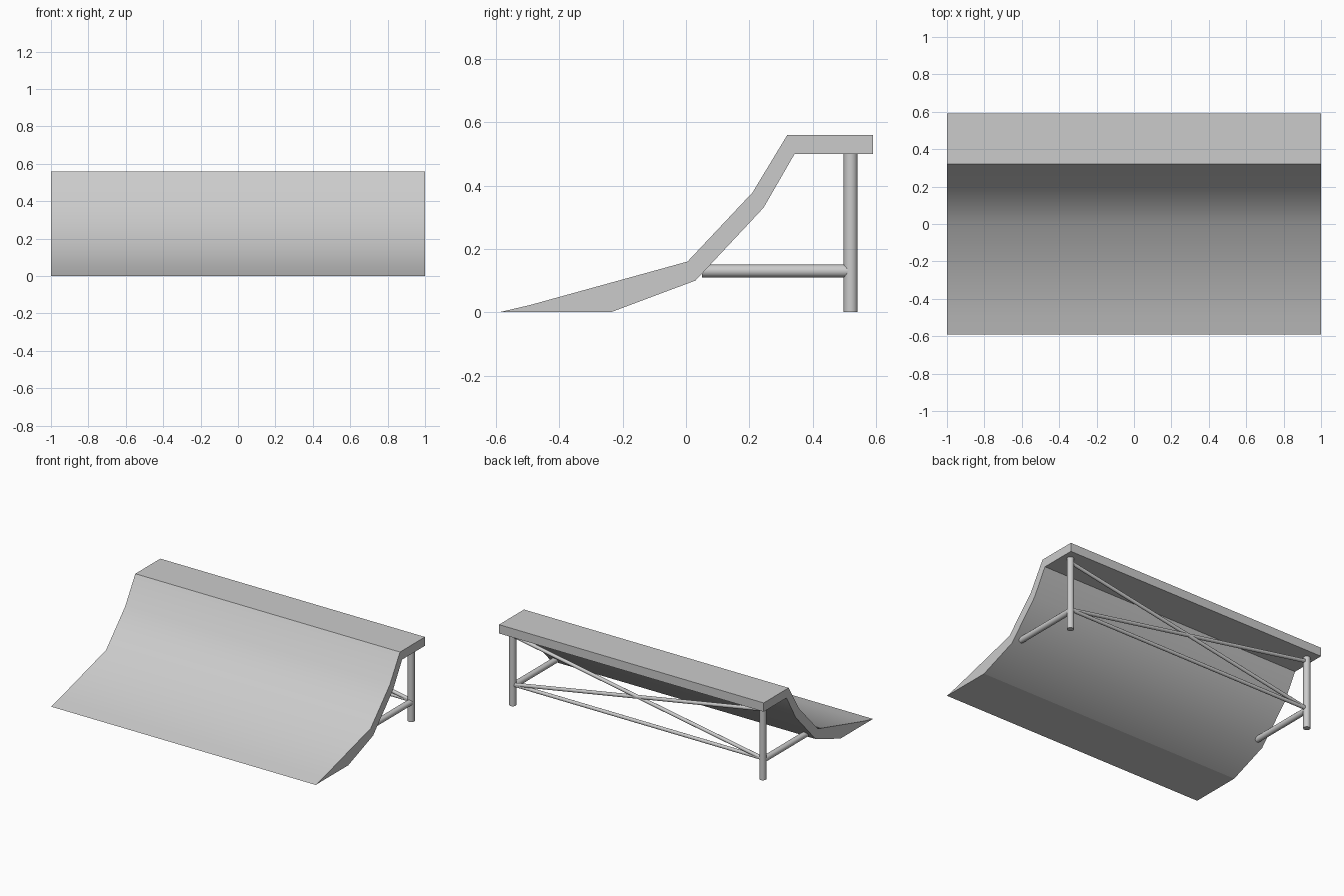
import bpy
import bmesh
from math import radians
from mathutils import Vector

default_cube = bpy.data.objects.get("Cube")
if default_cube:
    bpy.data.objects.remove(default_cube, do_unlink=True)

GREY = (0.6, 0.6, 0.6, 1.0)
grey = bpy.data.materials.new("light grey metal")
grey.use_nodes = True
grey.diffuse_color = GREY
grey.node_tree.nodes["Principled BSDF"].inputs["Base Color"].default_value = GREY


def finish(name, bm, sharp_angle=40):
    """Smooth the faces, keep hard creases and link the part."""
    bmesh.ops.recalc_face_normals(bm, faces=bm.faces)
    for face in bm.faces:
        face.smooth = True
    for edge in bm.edges:
        on_ground = all(v.co.z < 0.001 for v in edge.verts)
        edge.smooth = edge.calc_face_angle(0) < radians(sharp_angle) and not on_ground
    mesh = bpy.data.meshes.new(name)
    bm.to_mesh(mesh)
    bm.free()
    mesh.materials.append(grey)
    obj = bpy.data.objects.new(name, mesh)
    bpy.context.collection.objects.link(obj)
    return obj


def tube(name, start, end, radius, sides=20):
    """Round bar between two points."""
    start, end = Vector(start), Vector(end)
    axis = end - start
    bm = bmesh.new()
    bmesh.ops.create_cone(bm, cap_ends=True, segments=sides, radius1=radius,
                          radius2=radius, depth=axis.length)
    turn = axis.to_track_quat('Z', 'Y').to_matrix().to_4x4()
    bmesh.ops.transform(bm, matrix=turn, verts=bm.verts)
    bmesh.ops.translate(bm, vec=(start + end) / 2, verts=bm.verts)
    return finish(name, bm)


# Curved ramp and deck: one side profile (y, z) swept across the width
profile = [(-0.59, 0), (-0.495, 0.022), (0.005, 0.16), (0.21, 0.378),
           (0.32, 0.56), (0.59, 0.56), (0.59, 0.50), (0.343, 0.50),
           (0.245, 0.33), (0.03, 0.10), (-0.237, 0)]
bm = bmesh.new()
side = bm.faces.new([bm.verts.new((-1, y, z)) for y, z in profile])
swept = bmesh.ops.extrude_face_region(bm, geom=[side], use_keep_orig=True)
moved = [v for v in swept["geom"] if isinstance(v, bmesh.types.BMVert)]
bmesh.ops.translate(bm, vec=(2, 0, 0), verts=moved)
finish("ramp_and_deck", bm)

# Frame under the deck
POST_X, POST_Y = 0.945, 0.52
LOW, HIGH, DECK = 0.14, 0.475, 0.505
for label, s in (("left", 1), ("right", -1)):
    x = s * POST_X
    tube(f"{label}_post", (x, POST_Y, 0), (x, POST_Y, DECK), 0.022)
    tube(f"{label}_side_strut", (x, 0.05, 0.13), (x, POST_Y, 0.13), 0.02)
    tube(f"{label}_diagonal_brace", (x, POST_Y, HIGH), (-x, POST_Y, LOW), 0.012)
tube("rear_crossbar", (-POST_X, POST_Y, LOW), (POST_X, POST_Y, LOW), 0.012)
